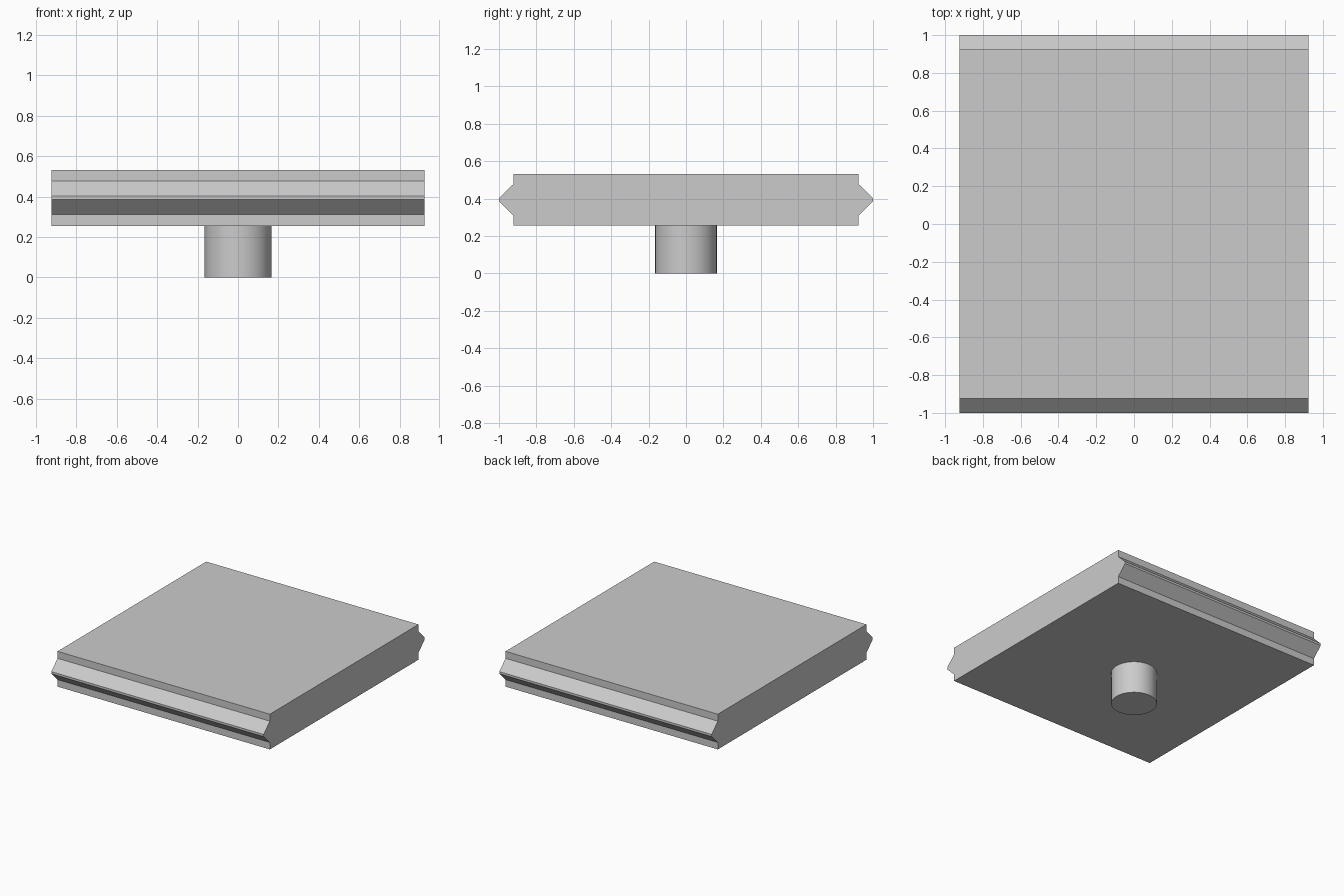
import bpy
import bmesh
import math

cube = bpy.data.objects.get("Cube")
if cube:
    bpy.data.objects.remove(cube, do_unlink=True)

grey = bpy.data.materials.new("light_grey")
grey.use_nodes = True
grey.diffuse_color = (0.6, 0.6, 0.6, 1)
grey.node_tree.nodes["Principled BSDF"].inputs["Base Color"].default_value = (0.6, 0.6, 0.6, 1)

HALF_X = 0.923
PEG_RADIUS = 0.165
PLATE_BOTTOM = 0.255


def add_object(name, bm):
    bmesh.ops.recalc_face_normals(bm, faces=bm.faces)
    mesh = bpy.data.meshes.new(name)
    bm.to_mesh(mesh)
    bm.free()
    mesh.materials.append(grey)
    obj = bpy.data.objects.new(name, mesh)
    bpy.context.collection.objects.link(obj)
    return obj


# Plate: mirrored side profile (y, z) with ridged edges, extruded along x
edge = [(0.923, PLATE_BOTTOM), (0.923, 0.31), (1.0, 0.385),
        (1.0, 0.402), (0.923, 0.477), (0.923, 0.532)]
profile = edge + [(-y, z) for y, z in reversed(edge)]
bm = bmesh.new()
face = bm.faces.new([bm.verts.new((-HALF_X, y, z)) for y, z in profile])
extruded = bmesh.ops.extrude_face_region(bm, geom=[face], use_keep_orig=True)
bmesh.ops.translate(bm, vec=(2 * HALF_X, 0, 0),
                    verts=[v for v in extruded["geom"] if isinstance(v, bmesh.types.BMVert)])
add_object("plate", bm)

# Round peg under the plate
bm = bmesh.new()
bmesh.ops.create_cone(bm, cap_ends=True, segments=64, radius1=PEG_RADIUS,
                      radius2=PEG_RADIUS, depth=PLATE_BOTTOM)
bmesh.ops.translate(bm, vec=(0, 0, PLATE_BOTTOM / 2), verts=bm.verts)
peg = add_object("peg", bm)
bpy.ops.object.select_all(action="DESELECT")
peg.select_set(True)
bpy.context.view_layer.objects.active = peg
bpy.ops.object.shade_smooth_by_angle(angle=math.radians(30))
